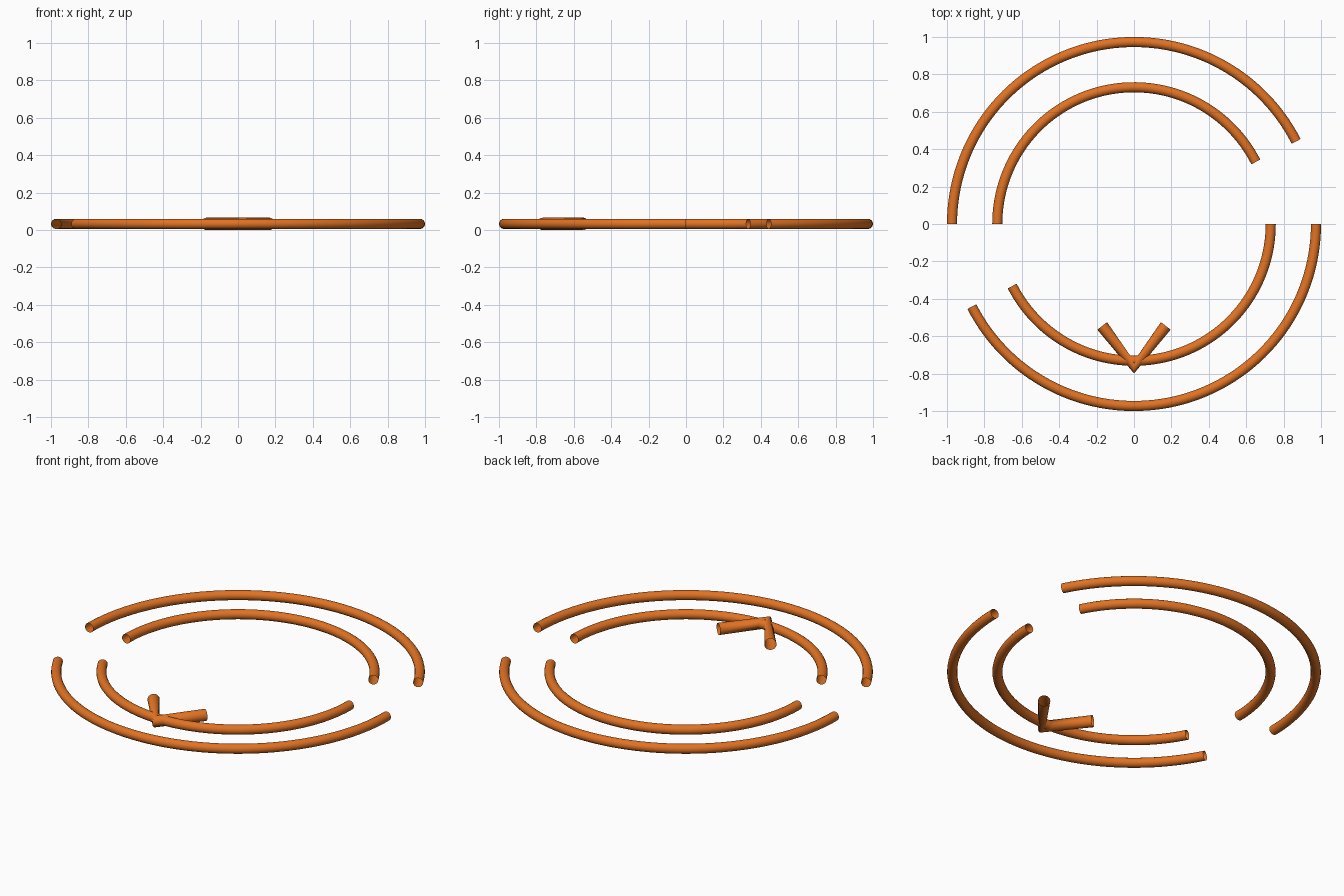
import bpy, bmesh, math
from mathutils import Vector

if "Cube" in bpy.data.objects:
    bpy.data.objects.remove(bpy.data.objects["Cube"])

SIDES = 16
Z = 0.033

orange = bpy.data.materials.new("burnt orange")
orange.diffuse_color = (0.75, 0.17, 0.017, 1.0)
orange.use_nodes = True
orange.node_tree.nodes["Principled BSDF"].inputs["Base Color"].default_value = orange.diffuse_color


def tube(name, path, radius):
    """Sweep a round, open-ended tube along a flat path of (x, y) points."""
    pts = [Vector((x, y, Z)) for x, y in path]
    bm = bmesh.new()
    rings = []
    for i, p in enumerate(pts):
        a, b = pts[max(i - 1, 0)], pts[min(i + 1, len(pts) - 1)]
        # direction at a joint is the mean of both neighbouring segments
        t = ((p - a).normalized() + (b - p).normalized()).normalized()
        side = Vector((-t.y, t.x, 0))
        ring = []
        for k in range(SIDES):
            ang = 2 * math.pi * k / SIDES
            off = side * math.cos(ang) + Vector((0, 0, math.sin(ang)))
            ring.append(bm.verts.new(p + off * radius))
        rings.append(ring)
    for r0, r1 in zip(rings, rings[1:]):
        for k in range(SIDES):
            n = (k + 1) % SIDES
            bm.faces.new((r0[k], r0[n], r1[n], r1[k]))
    for f in bm.faces:
        f.smooth = True
    mesh = bpy.data.meshes.new(name)
    bm.to_mesh(mesh)
    bm.free()
    mesh.materials.append(orange)
    obj = bpy.data.objects.new(name, mesh)
    bpy.context.collection.objects.link(obj)
    return obj


def arc(radius, start, end, steps=64):
    angles = [math.radians(start + (end - start) * i / steps) for i in range(steps + 1)]
    return [(radius * math.cos(a), radius * math.sin(a)) for a in angles]


# Two concentric pairs of broken rings; the halves are half a turn apart
for label, radius in (("outer", 0.973), ("inner", 0.731)):
    tube(label + "_back_arc", arc(radius, 27, 180), 0.027)
    tube(label + "_front_arc", arc(radius, 207, 360), 0.027)

# V-shaped pointer on the inner front arc
tube("pointer_chevron", [(-0.17, -0.545), (0, -0.766), (0.17, -0.545)], 0.033)
